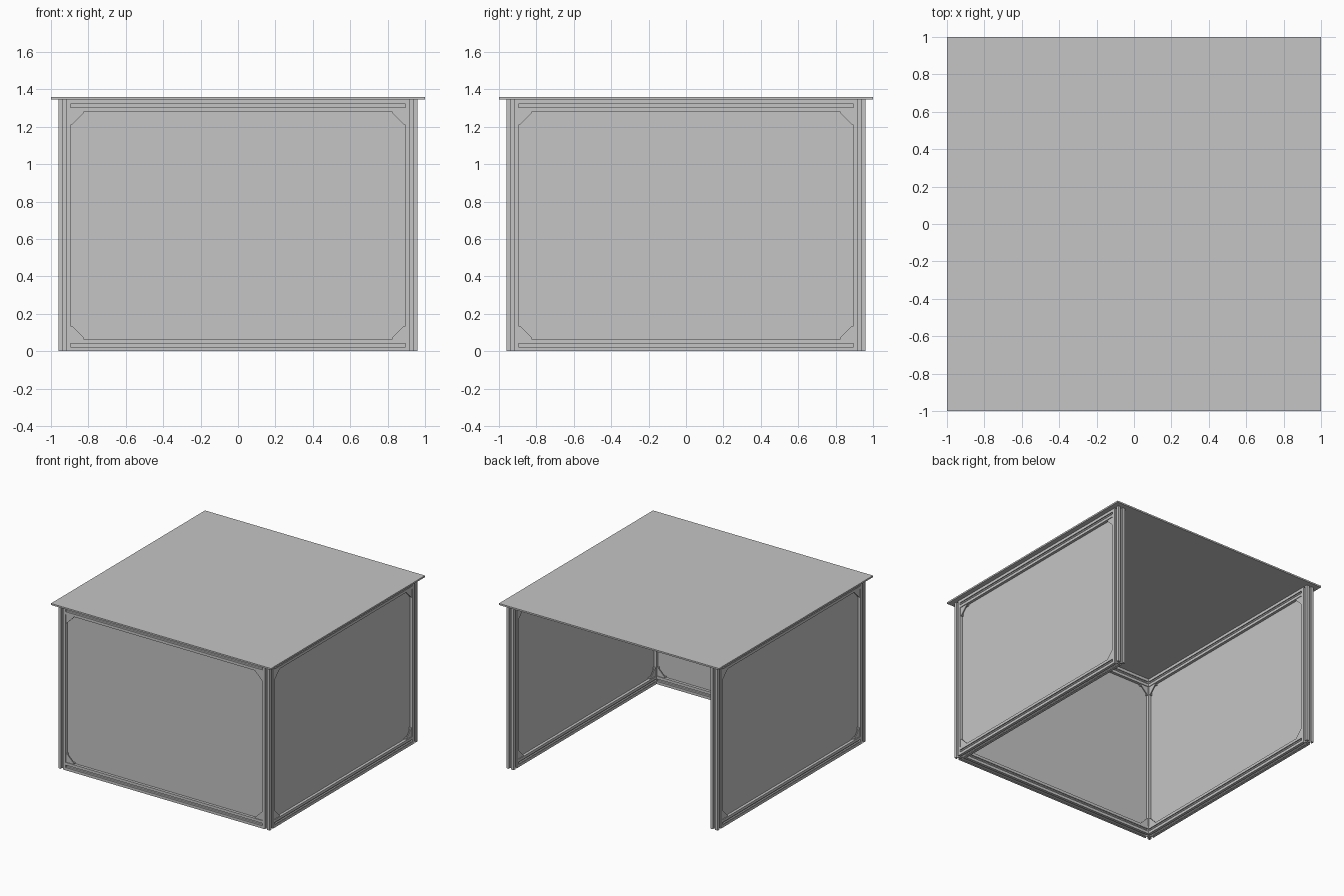
import bpy, bmesh
from mathutils import Vector, Matrix

if "Cube" in bpy.data.objects:
    bpy.data.objects.remove(bpy.data.objects["Cube"], do_unlink=True)

HALF = 0.0325          # half width of the slotted bars
CENTRE = 0.9275        # bar centre line
INNER = CENTRE - HALF  # inner face of the posts
TOP = 1.345            # underside of the lid
LID = 0.013
UP = Vector((0, 0, 1))

grey = bpy.data.materials.new("light_grey")
grey.use_nodes = True
colour = (0.56, 0.56, 0.56, 1)
grey.diffuse_color = colour
grey.node_tree.nodes["Principled BSDF"].inputs["Base Color"].default_value = colour


def add_prism(bm, outline, depth, origin, u, v, w, start=0.0):
    """Sweep a 2D outline in the u-v plane along w."""
    verts = [bm.verts.new(origin + u * a + v * b + w * start) for a, b in outline]
    face = bm.faces.new(verts)
    moved = bmesh.ops.extrude_face_region(bm, geom=[face])["geom"]
    ends = [g for g in moved if isinstance(g, bmesh.types.BMVert)]
    bmesh.ops.translate(bm, verts=ends, vec=w * depth)


def finish(bm, name):
    bmesh.ops.recalc_face_normals(bm, faces=bm.faces)
    mesh = bpy.data.meshes.new(name)
    bm.to_mesh(mesh)
    bm.free()
    mesh.materials.append(grey)
    obj = bpy.data.objects.new(name, mesh)
    bpy.context.collection.objects.link(obj)
    return obj


def box(name, lo, hi):
    bm = bmesh.new()
    lo, hi = Vector(lo), Vector(hi)
    bmesh.ops.create_cube(bm, size=1, matrix=Matrix.Translation((lo + hi) / 2)
                          @ Matrix.Diagonal((*(hi - lo), 1)))
    return finish(bm, name)


def slotted_outline():
    """Square bar section with a T-slot in every side."""
    half_side = [(1, 0.3), (0.8, 0.3), (0.8, 0.55), (0.65, 0.55), (0.4, 0.3)]
    side = [(1, 1)] + half_side + [(a, -b) for a, b in reversed(half_side)]
    outline = []
    for _ in range(4):
        outline += [(a * HALF, b * HALF) for a, b in side]
        side = [(b, -a) for a, b in side]
    return outline


SECTION = slotted_outline()


def bar(name, start, direction, length):
    across = Vector((0, 1, 0)) if abs(direction.x) > 0.5 else Vector((1, 0, 0))
    bm = bmesh.new()
    add_prism(bm, SECTION, length, start, across, direction.cross(across), direction)
    return finish(bm, name)


def bracket(name, corner, u, v):
    """Hollow corner brace: two foot plates and two triangular cheeks."""
    leg, tip, wall, width = 0.07, 0.008, 0.008, 0.054
    w = u.cross(v)
    triangle = [(0, 0), (leg, 0), (leg, tip), (tip, leg), (0, leg)]
    bm = bmesh.new()
    for start in (-width / 2, width / 2 - wall):
        add_prism(bm, triangle, wall, corner, u, v, w, start)
    angle = [(0, 0), (leg, 0), (leg, wall), (wall, wall), (wall, leg), (0, leg)]
    add_prism(bm, angle, width, corner, u, v, w, -width / 2)
    return finish(bm, name)


# Corner posts
for sx, side in ((-1, "right"), (1, "left")):
    for sy, end in ((-1, "front"), (1, "back")):
        bar(f"{end}_{side}_post", Vector((sx * CENTRE, sy * CENTRE, 0)), UP, TOP)

# Closed walls: rails, panel and braces (the back stays open)
walls = [("front", Vector((1, 0, 0)), Vector((0, -CENTRE, 0))),
         ("right", Vector((0, 1, 0)), Vector((-CENTRE, 0, 0))),
         ("left", Vector((0, 1, 0)), Vector((CENTRE, 0, 0)))]
for wall, along, middle in walls:
    for level, z, inside, sign in (("bottom", HALF, HALF * 2, 1),
                                   ("top", TOP - HALF, TOP - HALF * 2, -1)):
        bar(f"{wall}_{level}_rail", middle - along * INNER + UP * z, along, INNER * 2)
        for s in (-1, 1):
            bracket(f"{wall}_{level}_brace", middle + along * INNER * s + UP * inside,
                    along * -s, UP * sign)
    # Panel edges sit inside the bar slots
    reach = INNER + 0.015
    normal = Vector((abs(along.y), abs(along.x), 0)) * 0.005
    box(f"{wall}_panel", middle - along * reach - normal + UP * 0.05,
        middle + along * reach + normal + UP * (TOP - 0.05))

# Overhanging lid
box("lid", (-1, -1, TOP), (1, 1, TOP + LID))
